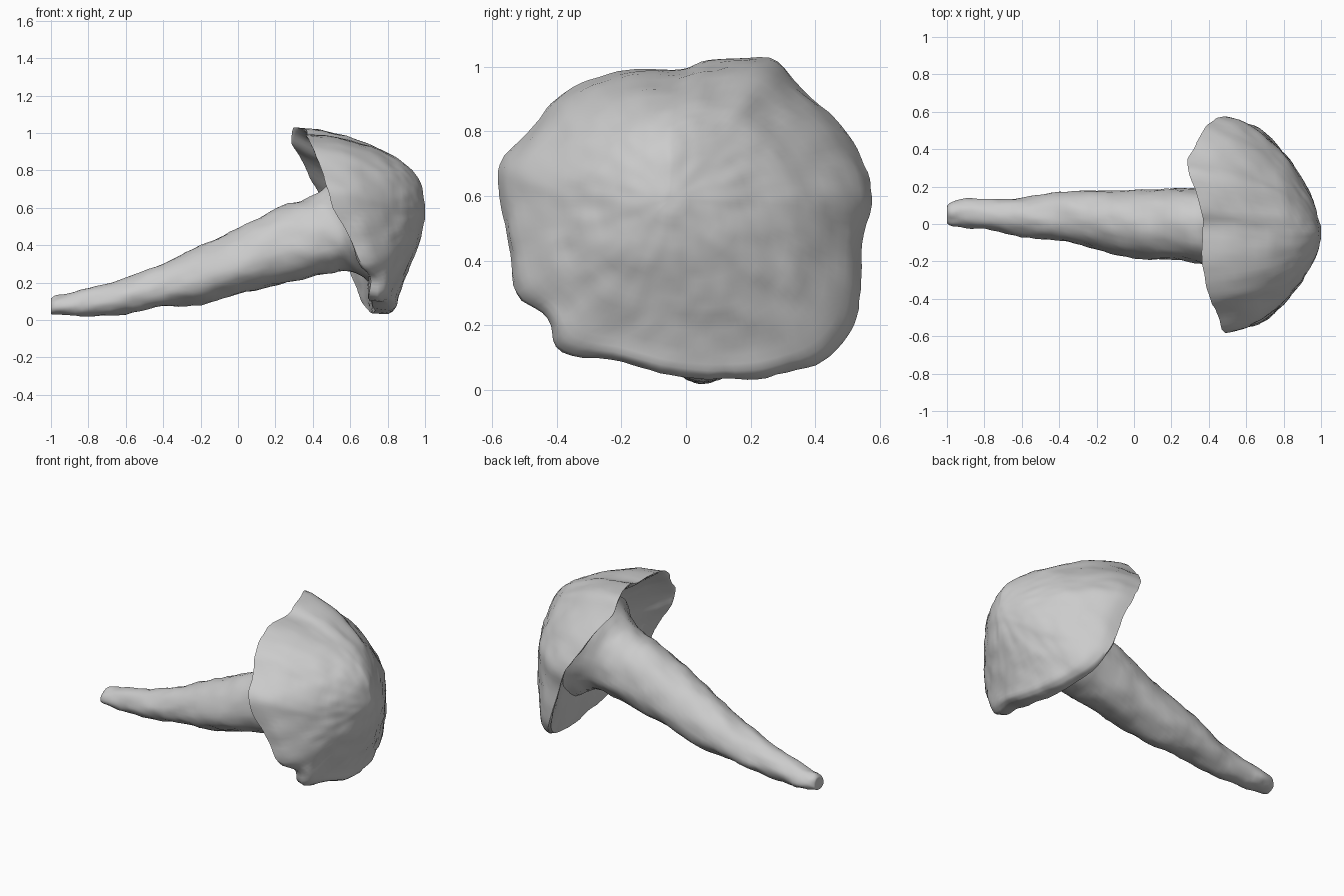
import bpy, bmesh
from math import sin, cos, pi
from mathutils import Vector, noise

if "Cube" in bpy.data.objects:
    bpy.data.objects.remove(bpy.data.objects["Cube"])


def spline(pts, n, closed=False):
    """Catmull-Rom through tuples of any length, n steps per span."""
    m, out = len(pts), []
    get = lambda i: pts[i % m] if closed else pts[max(0, min(m - 1, i))]
    for i in range(m if closed else m - 1):
        p = [get(i + k) for k in (-1, 0, 1, 2)]
        for s in range(n):
            t = s / n
            out.append(tuple(0.5 * (2 * b + (c - a) * t + (2 * a - 5 * b + 4 * c - d) * t * t
                                    + (3 * b - a - 3 * c + d) * t ** 3) for a, b, c, d in zip(*p)))
    return out if closed else out + [tuple(pts[-1])]


def loft(name, rings, bump, scale):
    """Skin closed rings of points, close both ends, roughen and smooth."""
    bm = bmesh.new()
    rows = [[bm.verts.new(p) for p in r] for r in rings]
    n = len(rows[0])
    for a, b in zip(rows, rows[1:]):
        for i in range(n):
            j = (i + 1) % n
            bm.faces.new((a[i], a[j], b[j], b[i]))
    for r in (rows[0], rows[-1]):
        c = bm.verts.new(sum((v.co for v in r), Vector()) / n)
        for i in range(n):
            bm.faces.new((r[i], r[(i + 1) % n], c))
    bmesh.ops.recalc_face_normals(bm, faces=bm.faces)
    bm.normal_update()
    moves = [(v, v.normal * bump * (noise.noise(v.co * scale) + 0.6 * noise.noise(v.co * scale * 2.3)))
             for v in bm.verts]
    for v, d in moves:
        v.co += d
        v.co.x = max(-1, min(1, v.co.x))
        v.co.z = max(0, v.co.z)
    me = bpy.data.meshes.new(name)
    bm.to_mesh(me)
    bm.free()
    ob = bpy.data.objects.new(name, me)
    bpy.context.collection.objects.link(ob)
    bpy.ops.object.select_all(action='DESELECT')
    ob.select_set(True)
    bpy.context.view_layer.objects.active = ob
    bpy.ops.object.shade_smooth_by_angle(angle=1.0)
    return ob


# Wavy cap rim: x, y, z
rim = [Vector(p) for p in spline([
    (.36, .07, 1.02), (.30, .26, 1.025), (.29, .35, .94), (.35, .46, .84), (.41, .54, .72),
    (.48, .575, .60), (.54, .545, .45), (.59, .54, .28), (.63, .50, .16), (.67, .40, .08),
    (.70, .25, .04), (.72, .10, .03), (.73, -.05, .045), (.72, -.20, .085), (.70, -.38, .12),
    (.71, -.43, .22), (.65, -.52, .30), (.59, -.55, .45), (.51, -.575, .60), (.48, -.575, .70),
    (.44, -.47, .82), (.41, -.40, .90), (.38, -.30, .96), (.36, -.15, .995), (.37, -.02, .99)], 5, True)]
N = len(rim)
# Smoothed rim that takes over towards the crown, so waves fade out
calm = [sum((rim[(i + k) % N] for k in range(-11, 12)), Vector()) / 23 for i in range(N)]
calm = [Vector((c.x, c.y * 1.05, .54 + (c.z - .54) * 1.05)) for c in calm]

# Cap profiles: share of the rim radius, share of the way to the centre
outer = spline([(.02, 1), (.1, .99), (.25, .95), (.4, .885), (.55, .785),
                (.68, .665), (.82, .48), (.95, .24), (1, 0)], 3)
inner = spline([(.985, .01), (.95, .08), (.87, .26), (.72, .56), (.52, .85), (.3, .97), (.05, 1)], 2)


def cap_ring(r, f, cx, cy, cz, top):
    ring = []
    for wavy, soft in zip(rim, calm):
        x, y, z = soft.lerp(wavy, max(0, (r - .4) / .6) ** 1.3)
        d = Vector((y - cy, z - cz)).normalized()
        # fuller above, flatter at the sides; thick broken edge at the bottom
        lean = .6 * d.y - .4 * abs(d.x) - .5 * max(0, d.x) * max(0, d.y)
        g = f + top * r * r * (1 - r) * lean
        thick = top * .085 * max(0, -d.y) ** 3 * r ** 6
        ring.append((x + (cx - x) * g + thick, cy + (y - cy) * r, cz + (z - cz) * r))
    return ring


loft("mushroom_cap", [cap_ring(r, f, 1.0, -.05, .59, 1) for r, f in outer]
     + [cap_ring(r, f, .70, 0, .50, 0) for r, f in inner], .008, 9)

# Stem sections: top x, top z, bottom x, bottom z, y centre, half width
stem = spline([
    (-1, .09, -1, .045, .05, .03), (-.995, .115, -1, .035, .055, .05), (-.95, .138, -.95, .03, .06, .07),
    (-.8, .17, -.8, .02, .05, .08), (-.6, .225, -.6, .035, .035, .105), (-.4, .305, -.4, .072, .04, .13),
    (-.2, .40, -.2, .085, .025, .155), (0, .49, 0, .14, 0, .18), (.2, .595, .22, .19, 0, .19),
    (.36, .65, .42, .235, -.01, .205), (.44, .69, .56, .265, -.01, .215),
    (.51, .76, .64, .24, 0, .25), (.58, .84, .72, .19, 0, .34)], 5)


def stem_ring(xt, zt, xb, zb, yc, w, n=40):
    mid, up = Vector((xt + xb, 0, zt + zb)) / 2, Vector((xt - xb, 0, zt - zb)) / 2
    ring = []
    for i in range(n):
        c, s = cos(2 * pi * i / n), sin(2 * pi * i / n)
        # widest a little below the middle
        ring.append(mid + up * (-.15 + s * (1.15 if s > 0 else .85)) + Vector((0, yc + w * c, 0)))
    return ring


loft("mushroom_stem", [stem_ring(*s) for s in stem], .01, 10)
